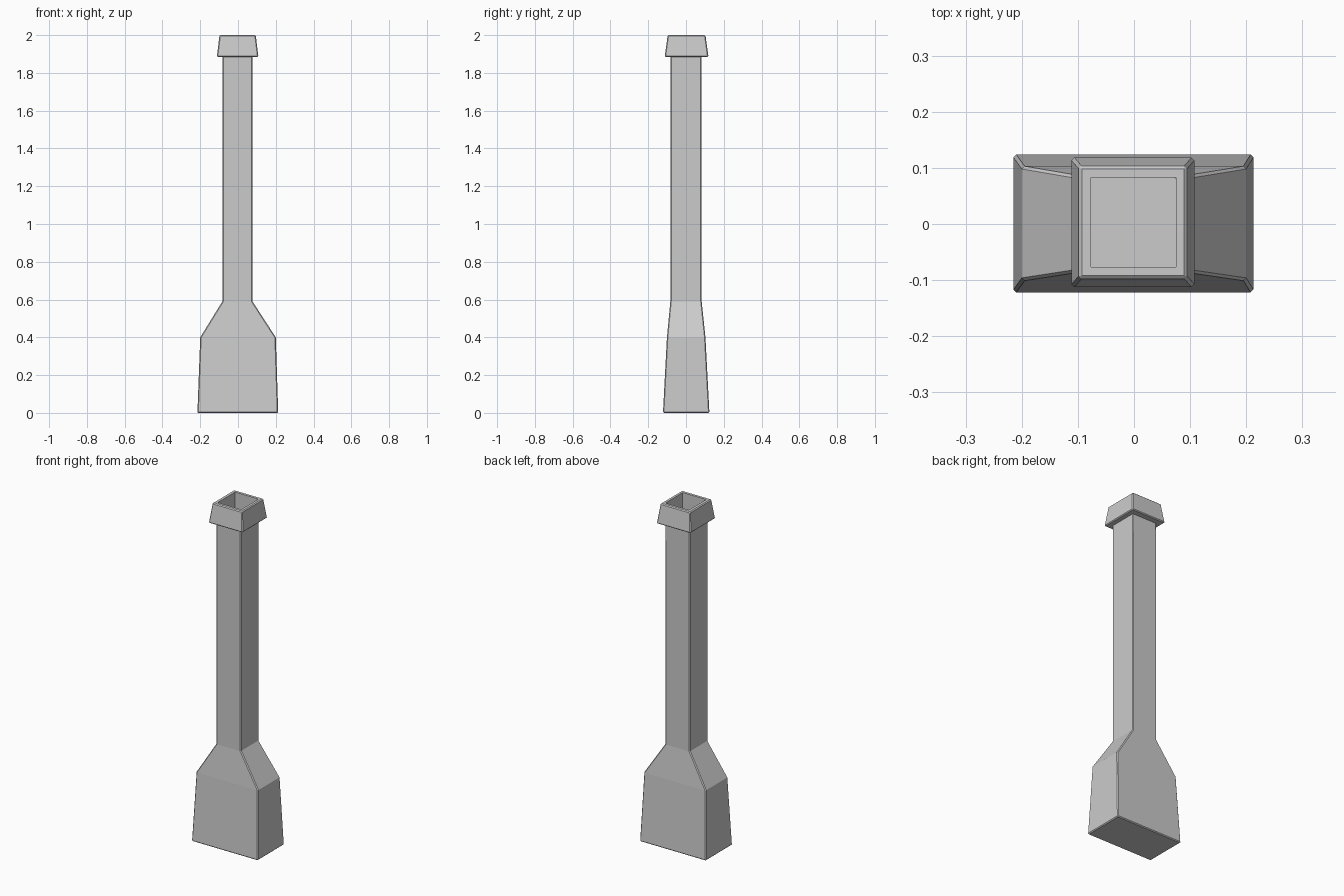
import bpy, bmesh

if "Cube" in bpy.data.objects:
    bpy.data.objects.remove(bpy.data.objects["Cube"])

# Rectangular rings from the bottom up: z, half x, half y, centre x, centre y
rings = [
    (0.00, 0.214, 0.123, -0.001, 0.001),   # foot
    (0.40, 0.200, 0.102, 0.0, 0.001),      # base shoulder
    (0.59, 0.080, 0.083, -0.003, 0.0),     # start of shaft
    (1.885, 0.080, 0.083, -0.003, 0.0),    # top of shaft
    (1.885, 0.110, 0.116, -0.002, 0.003),  # cap underside
    (2.00, 0.096, 0.100, -0.002, 0.003),   # cap rim
    (2.00, 0.076, 0.080, -0.001, 0.003),   # flue opening
    (1.78, 0.076, 0.080, -0.001, 0.003),   # flue floor
]

bm = bmesh.new()
loops = []
for z, hx, hy, cx, cy in rings:
    loops.append([bm.verts.new((cx + sx * hx, cy + sy * hy, z))
                  for sx, sy in ((-1, -1), (1, -1), (1, 1), (-1, 1))])
for a, b in zip(loops, loops[1:]):
    for i in range(4):
        j = (i + 1) % 4
        bm.faces.new((a[i], a[j], b[j], b[i]))
bm.faces.new(loops[0][::-1])
bm.faces.new(loops[-1])
bmesh.ops.recalc_face_normals(bm, faces=bm.faces[:])

# Small softened edges on the foot and the cap
soft = []
for k in (0, 4, 5):
    soft += [bm.edges.get((loops[k][i], loops[k][(i + 1) % 4])) for i in range(4)]
for lo, hi in ((0, 1), (1, 2), (2, 3), (4, 5)):
    soft += [bm.edges.get((loops[lo][i], loops[hi][i])) for i in range(4)]
bmesh.ops.bevel(bm, geom=soft, offset=0.005, offset_type='OFFSET',
                segments=1, profile=0.5, affect='EDGES', clamp_overlap=True)

mesh = bpy.data.meshes.new("chimney")
bm.to_mesh(mesh)
bm.free()
chimney = bpy.data.objects.new("chimney", mesh)
bpy.context.collection.objects.link(chimney)
